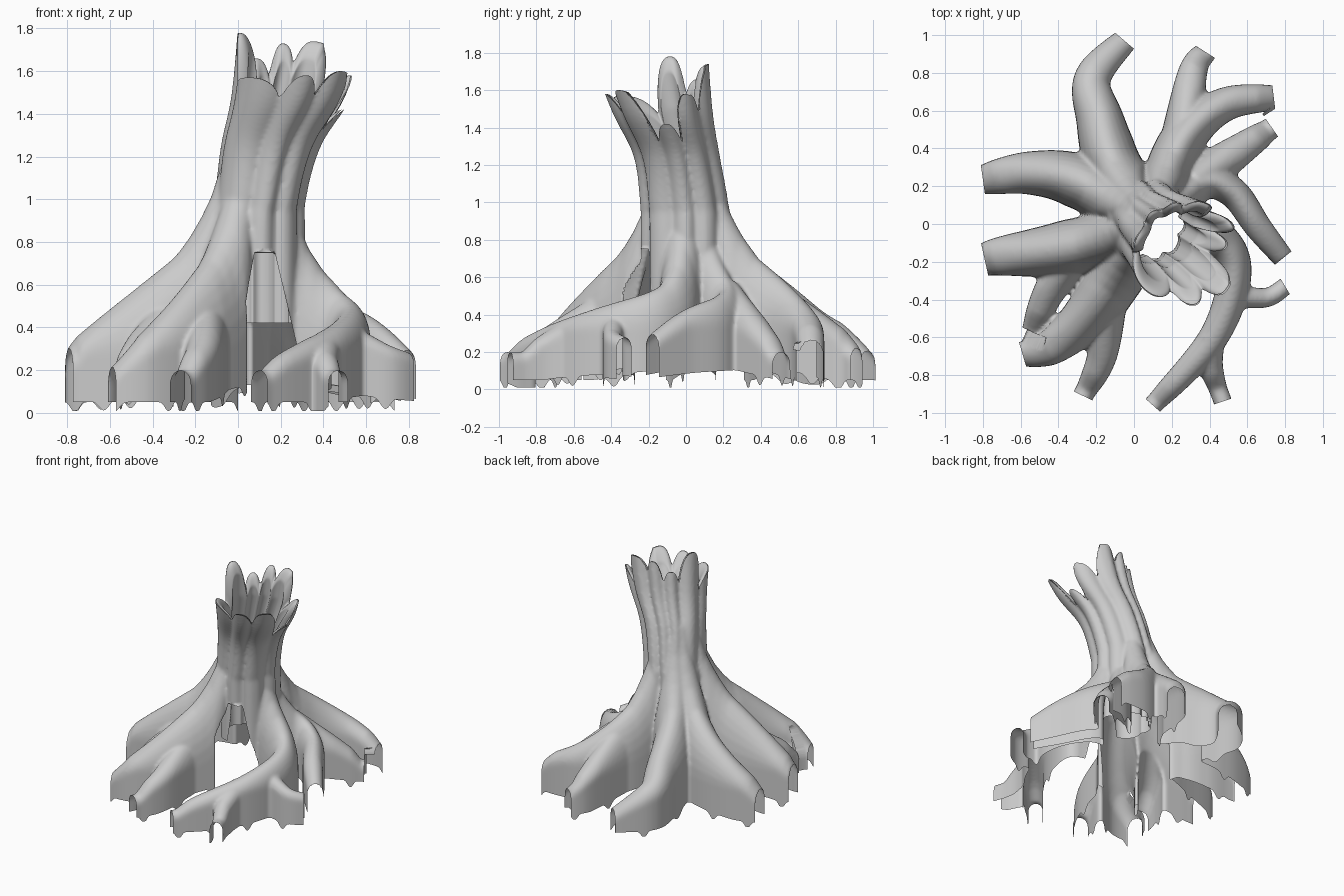
import bpy, bmesh, math
from mathutils import Vector

if "Cube" in bpy.data.objects:
    bpy.data.objects.remove(bpy.data.objects["Cube"])

def lerp_table(table, x):
    if x <= table[0][0]:
        return list(table[0][1:])
    for a, b in zip(table, table[1:]):
        if x <= b[0]:
            t = (x - a[0]) / (b[0] - a[0])
            return [u + (v - u) * t for u, v in zip(a, b)][1:]
    return list(table[-1][1:])

def catmull(pts, n=8):
    out = []
    for i in range(len(pts) - 1):
        p = [pts[max(i - 1, 0)], pts[i], pts[i + 1], pts[min(i + 2, len(pts) - 1)]]
        for k in range(n):
            t = k / n
            out.append([0.5 * (2 * b + (c - a) * t + (2 * a - 5 * b + 4 * c - d) * t * t
                        + (3 * b - a - 3 * c + d) * t ** 3) for a, b, c, d in zip(*p)])
    return out + [list(pts[-1])]

def loft(bm, rings):
    rows = [[bm.verts.new(p) for p in r] for r in rings]
    m = len(rows[0])
    for a, b in zip(rows, rows[1:]):
        for j in range(m):
            bm.faces.new((a[j], a[(j + 1) % m], b[(j + 1) % m], b[j]))
    bm.faces.new(rows[0][::-1])
    bm.faces.new(rows[-1])

# ridge height falls with distance from the trunk axis
FALL = [(0, 1.5), (.15, 1.28), (.22, 1.04), (.3, .88), (.4, .74), (.75, .46), (.87, .36), (1, .18)]
AXIS = (.1, 0)
# main roots (reach the trunk): spread, height factor, width factor, plan path from the tip
MAIN = [
    (1, 1, 1, [(-.05, .97), (-.22, .77), (-.18, .55), (-.1, .3)]),
    (1, 1, 1, [(-.8, .235), (-.55, .27), (-.28, .22)]),
    (1, 1, 1.05, [(-.79, -.19), (-.7, -.17), (-.3, -.12)]),
    (1, 1, 1, [(-.59, -.69), (-.42, -.64), (-.2, -.43)]),
    (1, .76, .8, [(.1, -.96), (.42, -.6), (.53, -.26), (.42, -.07)]),
    (1.2, .8, .7, [(.79, -.18), (.66, -.02), (.52, .17), (.35, .21)]),
    (1, .95, .85, [(.74, .67), (.5, .64), (.32, .52), (.2, .33)]),
]
# side branches that end on a main root
SIDE = [
    (1.12, .85, .85, [(-.54, -.57), (-.45, -.36), (-.3, -.15)]),
    (1, .8, .85, [(-.27, -.91), (-.17, -.7), (-.14, -.4)]),
    (1, .75, .75, [(.47, -.94), (.41, -.76), (.41, -.6)]),
    (1.1, .75, .6, [(.8, -.33), (.7, -.39), (.52, -.38)]),
    (1.2, .8, .9, [(.73, .51), (.6, .42), (.34, .24)]),
    (1, .9, .85, [(.38, .91), (.31, .8), (.25, .42)]),
]
# trunk rings: z, centre x, centre y, radius x, radius y
TRUNK = [(-.12, .08, 0, .23, .23), (.8, .08, 0, .23, .24), (1, .1, -.01, .215, .235),
         (1.25, .15, -.05, .235, .23), (1.5, .25, -.13, .285, .27), (1.9, .33, -.22, .33, .33)]
# ribs with broken tips: angle, half width, tip height
RIBS = [(160, 20, 1.78), (130, 15, 1.66), (106, 15, 1.73), (80, 17, 1.74), (30, 16, 1.58),
        (0, 14, 1.42), (-46, 20, 1.6), (-80, 18, 1.58), (-136, 30, 1.57)]

def rib_at(deg):
    (d, h), (d2, h2) = sorted((abs((deg - a + 180) % 360 - 180) / w, h) for a, w, h in RIBS)[:2]
    d = 2 * d / (d + d2)
    return d, h - (h - min(h, h2) + .1) * d ** 2.5

def angle_of(v):
    cx, cy, rx, ry = lerp_table(TRUNK, v.z)
    return math.degrees(math.atan2((v.y - cy) / ry, (v.x - cx) / rx))

def top_limit(v):
    return rib_at(angle_of(v))[1]

def bottom_limit(v):
    far = math.hypot(v.x - AXIS[0], v.y - AXIS[1])
    spike = max(0, math.sin(21 * v.x + 15 * v.y)) ** 4
    return max(.01, .13 - .08 * min(1, max(0, far - .35) * 2) - .05 * spike)

def window(z):
    t = z / .76
    return .08 * t * t, .35 - .18 * t

def in_window(v):
    lo, hi = window(v.z)
    return v.z < .76 and -.34 < v.y < -.04 and lo < v.x < hi

def snap_window(c):
    if in_window(c):
        lo, hi = window(c.z)
        c.x = lo if c.x - lo < hi - c.x else hi

# solid trunk with ribs
bm = bmesh.new()
rings = []
for z, cx, cy, rx, ry in catmull(TRUNK):
    ring = []
    for k in range(120):
        a = math.tau * k / 120
        s = 1.02 - .15 * rib_at(math.degrees(a))[0] ** 2
        ring.append((cx + rx * s * math.cos(a), cy + ry * s * math.sin(a), z))
    rings.append(ring)
loft(bm, rings)

# roots: round ridge with side curtains down to the ground
ends = []
for spread, high, wide, pts in [(a, b, c, p + [AXIS]) for a, b, c, p in MAIN] + SIDE:
    p, q = Vector(pts[0]), Vector(pts[1])
    out = (p - q).normalized()
    ends.append((p, out, wide * .065 + .03))
    path = [list(p + out * .045)] + catmull(pts, 10)
    rings = []
    for i, (x, y) in enumerate(path):
        dist = spread * math.hypot(x - AXIS[0], y - AXIS[1])
        h = max(.2, high * lerp_table(FALL, dist)[0])
        w = wide * min(.145, .03 + .17 * h, max(.06, .145 - .25 * (h - .9)))
        arch = 1.2 * w + .7 * max(0, min(h, .8) - .4)
        a, b = path[max(i - 1, 0)], path[min(i + 1, len(path) - 1)]
        t = Vector((b[0] - a[0], b[1] - a[1])).normalized()
        arc = [math.pi * k / 14 for k in range(15)]
        prof = [(w, -.12)] + [(w * math.cos(k), h + arch * (math.sin(k) - 1)) for k in arc] + [(-w, -.12)]
        rings.append([(x + t.y * u, y - t.x * u, z) for u, z in prof])
    loft(bm, rings)
bmesh.ops.recalc_face_normals(bm, faces=bm.faces)
mesh = bpy.data.meshes.new("stump_solid")
bm.to_mesh(mesh)
bm.free()
solid = bpy.data.objects.new("stump_solid", mesh)
bpy.context.collection.objects.link(solid)
mod = solid.modifiers.new("blend", 'REMESH')
mod.mode, mod.voxel_size = 'VOXEL', .012
mod = solid.modifiers.new("soften", 'SMOOTH')
mod.factor, mod.iterations = .5, 6
shell = bpy.data.meshes.new_from_object(solid.evaluated_get(bpy.context.evaluated_depsgraph_get()))
bpy.data.objects.remove(solid)

# open the shell: ground, broken top, front gap, root ends
def past_end(v, e):
    d = Vector((v.x, v.y)) - e[0]
    s = d.dot(e[1])
    return s if 0 < s < .065 and abs(d.dot(Vector((-e[1].y, e[1].x)))) < e[2] else 0

def removed(v):
    return (v.z < bottom_limit(v) or (v.z > 1.1 and v.z > top_limit(v)) or in_window(v)
            or (v.z < .4 and any(past_end(v, e) for e in ends)))

bm = bmesh.new()
bm.from_mesh(shell)
gone = {v for v in bm.verts if removed(v.co)}
bmesh.ops.delete(bm, geom=[f for f in bm.faces if all(v in gone for v in f.verts)], context='FACES')

# pull the leftover rim onto the clean cut lines
for v in bm.verts:
    c = v.co
    if c.z > 1.1:
        lim = top_limit(c)
        if c.z > lim:
            a, b = lerp_table(TRUNK, c.z), lerp_table(TRUNK, lim)
            v.co = (b[0] + (c.x - a[0]) / a[2] * b[2], b[1] + (c.y - a[1]) / a[3] * b[3], lim)
        continue
    snap_window(c)
    for e in ends:
        if c.z < .4:
            s = past_end(c, e)
            c.x -= s * e[1].x
            c.y -= s * e[1].y
    c.z = max(c.z, bottom_limit(c))

# inner wall of the hollow trunk, from z 0.42 up to the broken rim
rows = []
for i in range(61):
    row = []
    for k in range(160):
        a = math.tau * k / 160
        d, lim = rib_at(math.degrees(a))
        z = .42 + (lim - .42) * (1 - (1 - i / 60) ** 1.5)
        cx, cy, rx, ry = lerp_table(TRUNK, z)
        s = 1.0 - .12 * d ** 2 - .2 * min(1, math.sqrt(max(0, lim - z) / .08))
        row.append(bm.verts.new((cx + rx * s * math.cos(a), cy + ry * s * math.sin(a), z)))
    rows.append(row)
for r, u in zip(rows, rows[1:]):
    for k in range(160):
        quad = (r[k], u[k], u[(k + 1) % 160], r[(k + 1) % 160])
        if not all(in_window(v.co) for v in quad):
            bm.faces.new(quad)
for row in rows:
    for v in row:
        snap_window(v.co)
bmesh.ops.delete(bm, geom=[v for v in bm.verts if not v.link_faces], context='VERTS')
bm.to_mesh(shell)
bm.free()

stump = bpy.data.objects.new("hollow_tree_stump", shell)
bpy.context.collection.objects.link(stump)
mat = bpy.data.materials.new("plain grey")
mat.diffuse_color = (.6, .6, .6, 1)
mat.use_nodes = True
mat.node_tree.nodes["Principled BSDF"].inputs["Base Color"].default_value = mat.diffuse_color
shell.materials.clear()
shell.materials.append(mat)
bpy.context.view_layer.objects.active = stump
stump.select_set(True)
bpy.ops.object.shade_smooth()
